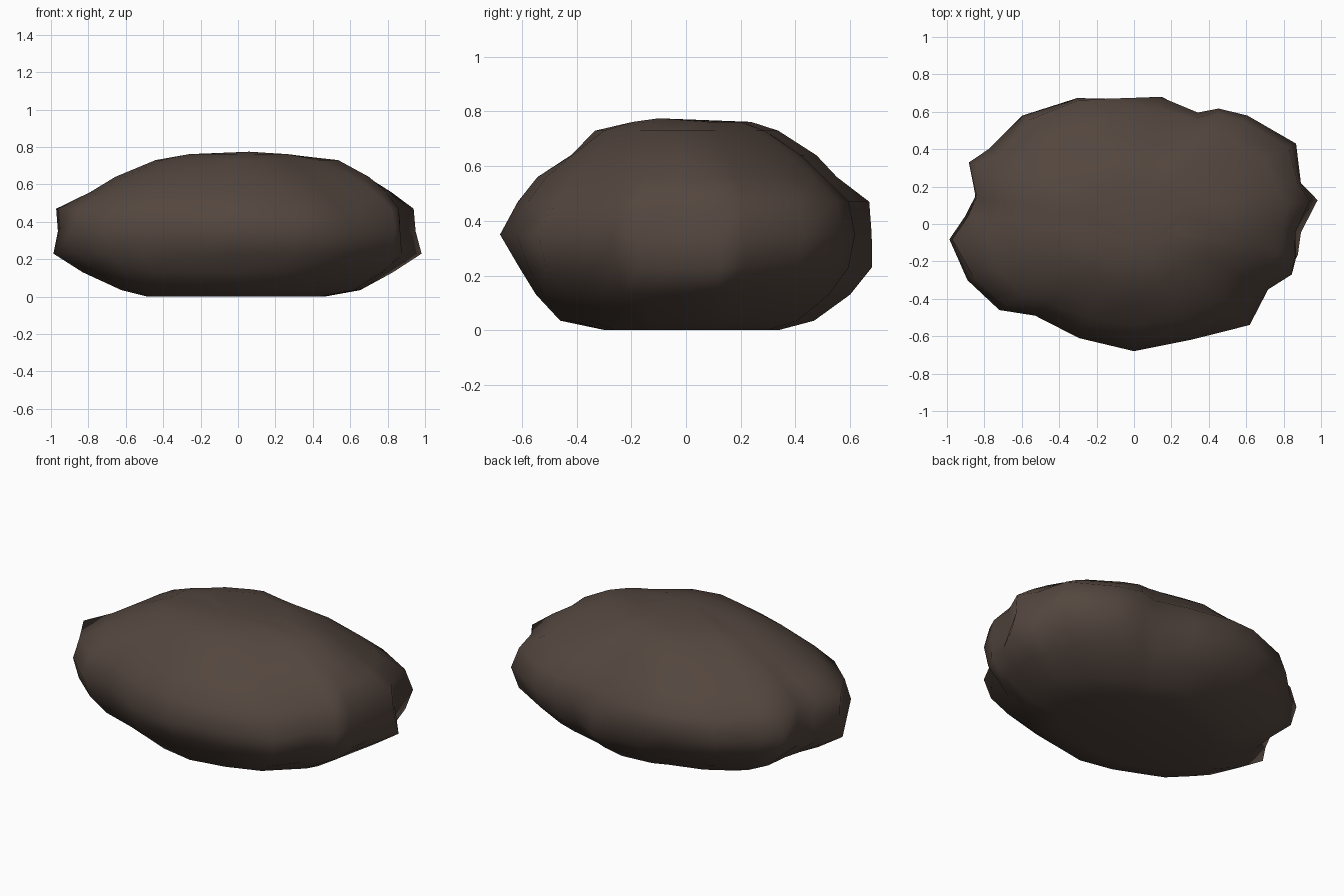
import bpy, bmesh, math

if "Cube" in bpy.data.objects:
    bpy.data.objects.remove(bpy.data.objects["Cube"])

# Plan outline of the boulder at its widest, counter-clockwise: x, y, and
# lean (-1 = bulges low down, +1 = bulges high up)
outline = [(1, .13, -.2), (.92, .22, 0), (.87, .43, 0), (.61, .58, 0), (.46, .62, 0),
           (.35, .60, -.3), (.15, .69, -1), (-.15, .68, .4), (-.31, .68, .8),
           (-.6, .58, .4), (-.78, .4, -.3), (-.89, .33, 0), (-.87, .15, 0),
           (-.91, .04, 0), (-1, -.09, 0), (-.9, -.3, 0), (-.72, -.46, 0),
           (-.53, -.49, 0), (-.3, -.61, 0), (0, -.68, 0), (.31, -.62, 0),
           (.62, -.54, -.8), (.72, -.35, -.5), (.86, -.27, 0), (.9, -.18, 0), (.9, -.05, 0)]

# Height of each layer, its reach to -x, +x, -y, +y, its reach on the
# diagonals (as a fraction), and how strongly it follows the outline
layers = [(0, .50, .47, .30, .35, .49, .3), (.035, .63, .68, .47, .49, .67, .3),
          (.13, .84, .84, .555, .615, .85, .6), (.23, 1, 1, .61, .68, .95, 1),
          (.35, .95, .92, .68, .665, 1, 1), (.47, .98, .96, .615, .68, .95, 1),
          (.56, .79, .86, .55, .56, .83, .6), (.64, .67, .75, .43, .50, .69, .3),
          (.73, .45, .58, .34, .36, .47, .2), (.762, .22, .24, .2, .26, .32, 0)]

bm = bmesh.new()
rings = []
for z, xm, xp, ym, yp, diag, follow in layers:
    ring = []
    for x, y, lean in outline:
        r = math.hypot(x, y / .68)
        k = (follow * r + (1 - follow) * .97) / r
        # pull in the side of each lobe that does not bulge
        if lean * (z - .35) < 0:
            k *= 1 - .09 * abs(lean) * min(1, abs(z - .35) / .12)
        sx = xp if x > 0 else xm
        sy = (yp if y > 0 else ym) / .68
        # diagonal directions use the rounder profile
        t = abs(2 * x * (y / .68)) / r ** 2
        sx += (diag - sx) * t
        sy += (diag - sy) * t
        ring.append(bm.verts.new((x * sx * k, y * sy * k, z)))
    rings.append(ring)

# Sides, flat underside and low crown
n = len(outline)
for lower, upper in zip(rings, rings[1:]):
    for i in range(n):
        j = (i + 1) % n
        bm.faces.new((lower[i], lower[j], upper[j], upper[i]))
bm.faces.new(rings[0][::-1])
crown = bm.verts.new((.06, -.1, .775))
for i in range(n):
    bm.faces.new((rings[-1][i], rings[-1][(i + 1) % n], crown))
bmesh.ops.recalc_face_normals(bm, faces=bm.faces)
for f in bm.faces:
    f.smooth = True

mesh = bpy.data.meshes.new("boulder")
bm.to_mesh(mesh)
bm.free()
boulder = bpy.data.objects.new("boulder", mesh)
bpy.context.collection.objects.link(boulder)

stone = bpy.data.materials.new("dark brown stone")
stone.diffuse_color = (.087, .061, .049, 1)
stone.use_nodes = True
stone.node_tree.nodes["Principled BSDF"].inputs["Base Color"].default_value = stone.diffuse_color
mesh.materials.append(stone)
